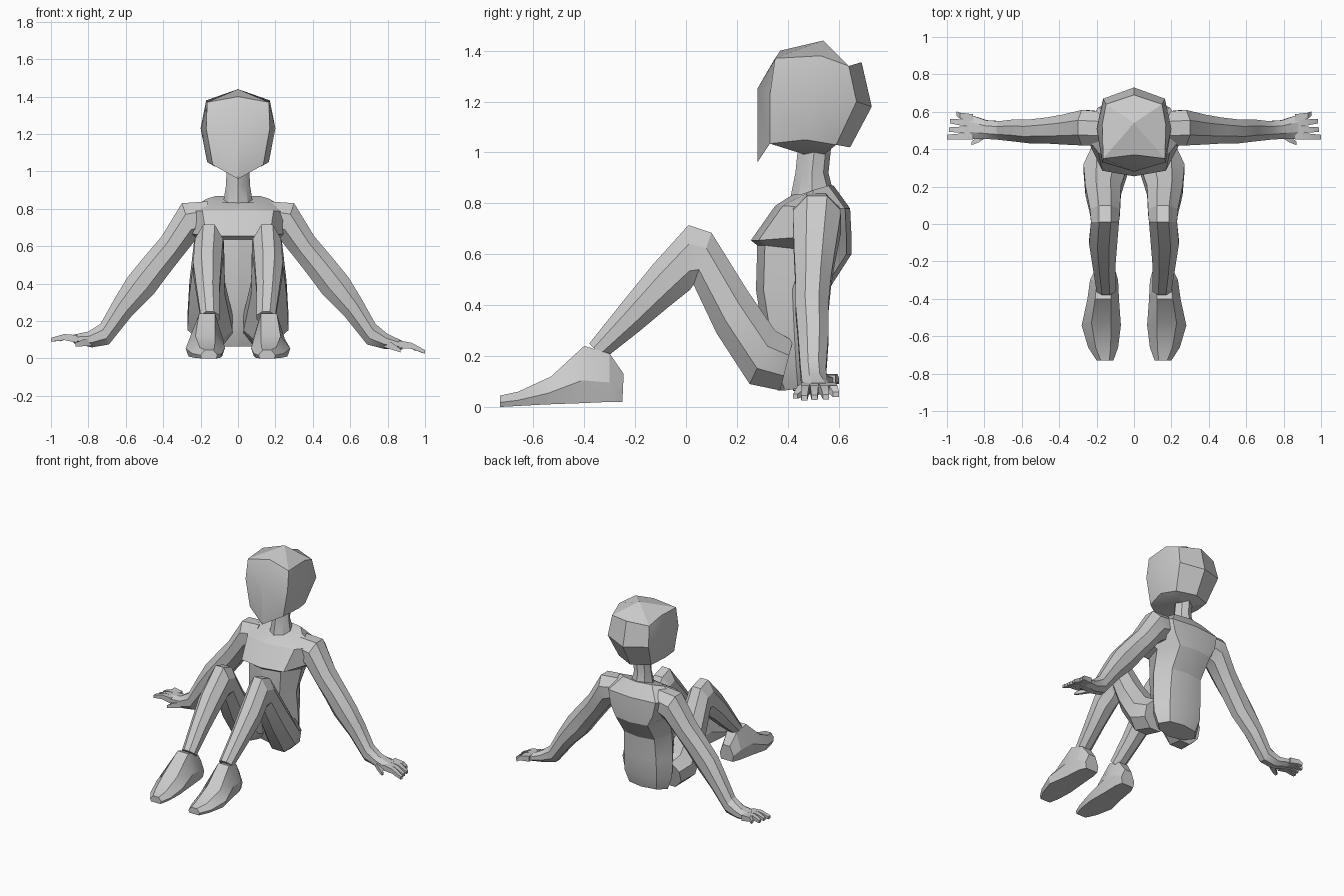
import bpy, bmesh, math
from mathutils import Vector

if "Cube" in bpy.data.objects:
    bpy.data.objects.remove(bpy.data.objects["Cube"])

grey = bpy.data.materials.new("plain_grey")
grey.diffuse_color = (0.6, 0.6, 0.6, 1)
grey.use_nodes = True
grey.node_tree.nodes["Principled BSDF"].inputs["Base Color"].default_value = grey.diffuse_color

OCT = [(math.cos(math.radians(22.5 + 45 * i)) / math.cos(math.radians(22.5)),
        math.sin(math.radians(22.5 + 45 * i)) / math.cos(math.radians(22.5))) for i in range(8)]
BOX = [(-1, -1), (1, -1), (1, 1), (-1, 1)]
SHOE = [(-.85, -1), (.85, -1), (1, -.2), (.5, 1), (-.5, 1), (-1, -.2)]


def loft(name, rings, start=None, end=None):
    """Skin a list of point rings; the ends close flat or to a centre point."""
    bm = bmesh.new()
    loops = [[bm.verts.new(p) for p in r] for r in rings]
    n = len(loops[0])
    for a, b in zip(loops, loops[1:]):
        for i in range(n):
            bm.faces.new((a[i], a[(i + 1) % n], b[(i + 1) % n], b[i]))
    for loop, tip in ((loops[0], start), (loops[-1], end)):
        if tip is None:
            bm.faces.new(loop)
        else:
            # quads meeting at the tip, one for every second ring point
            c = bm.verts.new(tip)
            for i in range(1, n, 2):
                bm.faces.new((loop[i], loop[(i + 1) % n], loop[(i + 2) % n], c))
    bmesh.ops.recalc_face_normals(bm, faces=bm.faces)
    me = bpy.data.meshes.new(name)
    bm.to_mesh(me)
    bm.free()
    me.materials.append(grey)
    ob = bpy.data.objects.new(name, me)
    bpy.context.collection.objects.link(ob)
    bpy.ops.object.select_all(action='DESELECT')
    ob.select_set(True)
    bpy.context.view_layer.objects.active = ob
    bpy.ops.object.shade_smooth_by_angle(angle=math.radians(25))
    return ob


def mirror_ring(half):
    """Front-to-back half outline of five points -> full ring of eight."""
    return half + [(-x, y, z) for x, y, z in half[-2:0:-1]]


def body_ring(zf, zb, yf, yb, w):
    """Eight-sided horizontal body section with separate front and back heights."""
    zm, ym = (zf + zb) / 2, (yf + yb) / 2
    return mirror_ring([(0, yf, zf), (.68 * w, yf + .03, zf), (w, ym, zm),
                        (.68 * w, yb - .02, zb), (0, yb, zb)])


def limb_ring(top, bottom, mid, half, across, section=OCT):
    """Section spanning top to bottom in one plane and +-half across it."""
    t, b = Vector(top), Vector(bottom)
    c, u = (t + b) / 2, (t - b) / 2
    return [c + u * q + across * (mid + half * p) for p, q in section]


# head: a cube-like ball with a pointed chin
head = [
    [(0, .37, 1.40), (.165, .35, 1.37), (.17, .53, 1.38), (.15, .64, 1.34), (0, .69, 1.355)],
    [(0, .28, 1.25), (.17, .33, 1.23), (.2, .51, 1.23), (.165, .67, 1.2), (0, .73, 1.18)],
    [(0, .28, .96), (.135, .33, 1.035), (.165, .47, 1.05), (.13, .59, 1.03), (0, .645, 1.02)],
]
loft("head", [mirror_ring(h) for h in head], (0, .54, 1.44), (0, .52, .975))

# neck
loft("neck", [body_ring(1.02, 1.02, .44, .57, .06), body_ring(.92, .92, .43, .56, .065),
              body_ring(.82, .84, .41, .58, .08)])

# torso: hips, waist, chest ledge, shoulders
loft("torso", [body_ring(*r) for r in (
    (.065, .08, .36, .52, .16), (.16, .17, .32, .545, .19), (.30, .30, .30, .55, .19),
    (.46, .46, .275, .56, .18), (.635, .60, .28, .65, .19), (.655, .68, .255, .65, .25),
    (.79, .78, .35, .645, .28), (.835, .87, .42, .58, .17))])

X, Y = Vector((1, 0, 0)), Vector((0, 1, 0))

# legs: (top y, top z, bottom y, bottom z, centre x, half width), hip to ankle
LEG = [(.42, .26, .37, .065, .13, .10), (.35, .30, .25, .09, .15, .12),
       (.24, .46, .12, .29, .165, .095), (.10, .685, .03, .48, .155, .08),
       (.01, .715, .015, .46, .155, .075), (-.13, .56, -.06, .40, .165, .075),
       (-.26, .40, -.18, .30, .16, .06), (-.38, .25, -.32, .19, .15, .05)]
FOOT = [(-.245, .13, -.25, .02, .155, .055), (-.30, .21, -.30, .02, .16, .075),
        (-.40, .24, -.41, .015, .165, .085), (-.53, .12, -.55, .01, .175, .105),
        (-.66, .06, -.66, .004, .165, .08), (-.73, .045, -.73, 0, .155, .045)]
# arms: (top x, top z, bottom x, bottom z, centre y, half depth), shoulder to palm
ARM = [(.16, .84, .16, .67, .51, .09), (.30, .83, .23, .63, .515, .095),
       (.41, .65, .31, .53, .505, .08), (.50, .545, .38, .44, .50, .07),
       (.59, .435, .45, .345, .495, .065), (.66, .32, .57, .225, .50, .06),
       (.735, .185, .69, .075, .50, .05), (.80, .145, .78, .06, .505, .05),
       (.88, .13, .88, .085, .52, .065)]
# fingers: (knuckle y, tip x, tip y)
FINGERS = [(.47, 1.0, .465), (.503, .99, .505), (.537, .985, .55), (.568, .95, .59)]

for side, word, drop in ((1, "right", .07), (-1, "left", .005)):
    def sag(x):
        return max(0, x - .75) / .25 * drop

    loft(word + "_leg", [limb_ring((0, a, b), (0, c, d), side * m, h, X)
                         for a, b, c, d, m, h in LEG])
    loft(word + "_foot", [limb_ring((0, a, b), (0, c, d), side * m, h, X, SHOE)
                          for a, b, c, d, m, h in FOOT])
    loft(word + "_arm", [limb_ring((side * a, 0, b - sag(a)), (side * c, 0, d - sag(c)), m, h, Y)
                         for a, b, c, d, m, h in ARM])
    for i, (ky, tx, ty) in enumerate(FINGERS):
        path = [(.86, ky, .107, .02), (.93, (ky + ty) / 2, .118, .016), (tx, ty, .105, .010)]
        loft(f"{word}_finger_{i + 1}",
             [limb_ring((side * x, 0, z + t - sag(x)), (side * x, 0, z - t - sag(x)), y, .7 * t + .005, Y, BOX)
              for x, y, z, t in path])
    # thumb, pointing forward from the palm
    thumb = [(.78, .49, .09, .022), (.83, .455, .085, .018), (.87, .43, .075, .009)]
    loft(word + "_thumb",
         [limb_ring((side * x, 0, z + t - sag(x)), (side * x, 0, z - t - sag(x)), y, t, Y, BOX)
          for x, y, z, t in thumb])
